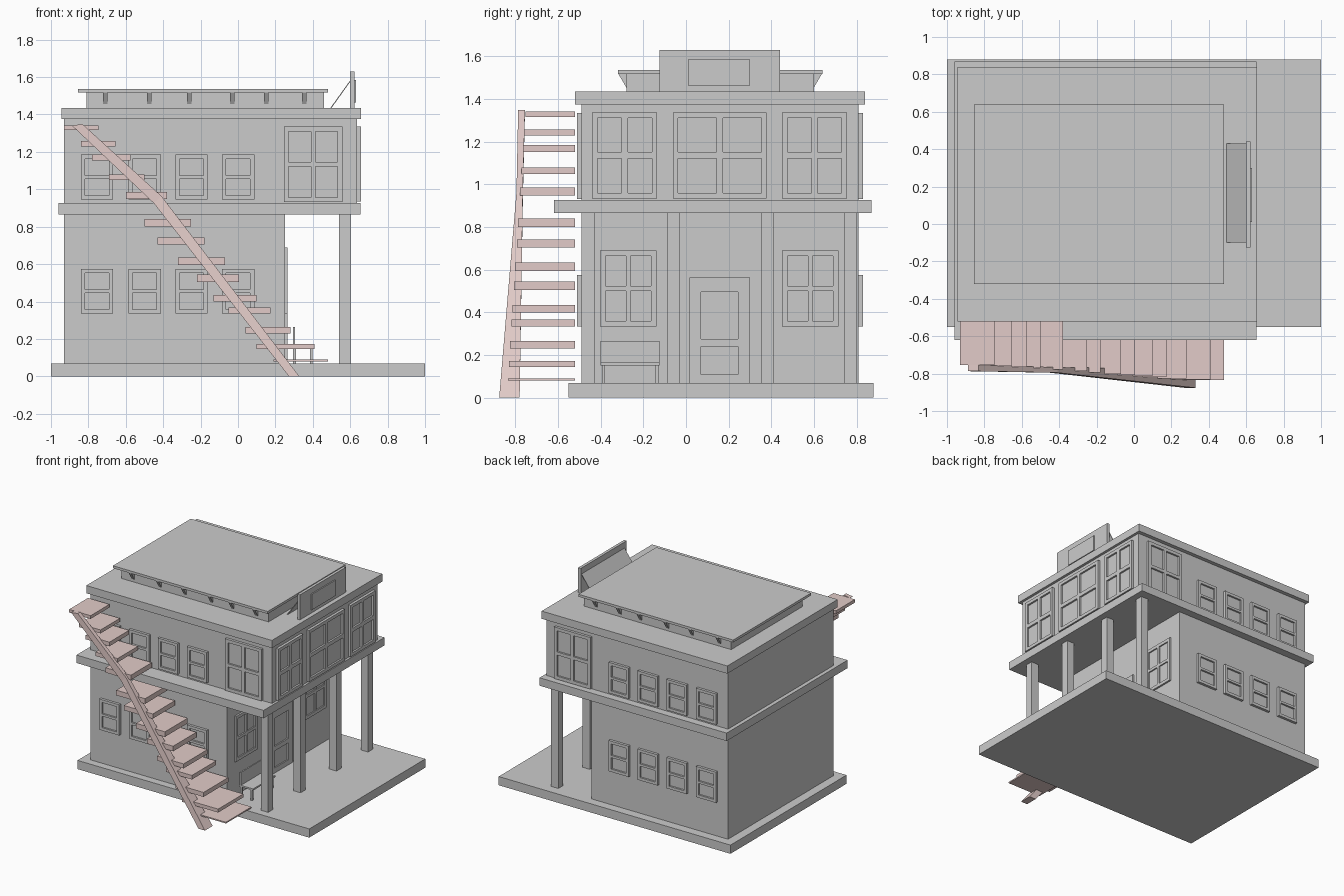
import bpy, bmesh
from mathutils import Vector

if "Cube" in bpy.data.objects:
    bpy.data.objects.remove(bpy.data.objects["Cube"])


def mesh_object(name, bm, mat=None):
    bmesh.ops.recalc_face_normals(bm, faces=bm.faces)
    me = bpy.data.meshes.new(name)
    bm.to_mesh(me)
    bm.free()
    ob = bpy.data.objects.new(name, me)
    bpy.context.collection.objects.link(ob)
    if mat:
        me.materials.append(mat)
    return ob


def boxes(name, items, mat=None):
    """One object from (x0, x1, y0, y1, z0, z1) boxes."""
    bm = bmesh.new()
    for x0, x1, y0, y1, z0, z1 in items:
        vs = bmesh.ops.create_cube(bm, size=1)["verts"]
        for v in vs:
            v.co = ((x0 + x1) / 2 + v.co.x * (x1 - x0),
                    (y0 + y1) / 2 + v.co.y * (y1 - y0),
                    (z0 + z1) / 2 + v.co.z * (z1 - z0))
    return mesh_object(name, bm, mat)


def loft(name, rings, mat=None):
    """Capped skin through rings of equal point count."""
    bm = bmesh.new()
    loops = [[bm.verts.new(p) for p in r] for r in rings]
    n = len(loops[0])
    for a, b in zip(loops, loops[1:]):
        for i in range(n):
            j = (i + 1) % n
            bm.faces.new((a[i], a[j], b[j], b[i]))
    bm.faces.new(loops[0])
    bm.faces.new(loops[-1])
    return mesh_object(name, bm, mat)


def lattice(name, wall, axis, sign, u, z, panes_u, panes_z, depth=0.02):
    """Raised frame with recessed panes on a wall facing sign * axis."""
    items = []

    def add(u0, u1, z0, z1, d):
        a, b = sorted((wall - sign * 0.005, wall + sign * d))
        items.append((a, b, u0, u1, z0, z1) if axis == "x" else (u0, u1, a, b, z0, z1))

    ucuts = [u[0]] + [c for p in panes_u for c in p] + [u[1]]
    zcuts = [z[0]] + [c for p in panes_z for c in p] + [z[1]]
    for i in range(0, len(ucuts), 2):
        add(ucuts[i], ucuts[i + 1], z[0], z[1], depth)
    for p in panes_u:
        for i in range(0, len(zcuts), 2):
            add(p[0], p[1], zcuts[i], zcuts[i + 1], depth)
        for q in panes_z:
            add(p[0], p[1], q[0], q[1], depth * 0.3)
    return boxes(name, items)


def split(a, b, n, edge, gap):
    """n equal panes between a and b."""
    w = (b - a - 2 * edge - (n - 1) * gap) / n
    return [(a + edge + i * (w + gap), a + edge + i * (w + gap) + w) for i in range(n)]


def window(name, wall, axis, sign, u, z, cols, rows, edge, gap, depth=0.02):
    lattice(name, wall, axis, sign, u, z, split(*u, cols, edge, gap),
            split(*z, rows, edge, gap), depth)


# Main masses
boxes("base_deck", [(-1, 1, -0.55, 0.88, 0, 0.068)])
boxes("ground_floor", [(-0.93, 0.25, -0.49, 0.81, 0.068, 0.865)])
boxes("floor_slab", [(-0.96, 0.655, -0.62, 0.87, 0.865, 0.927)])
boxes("upper_floor", [(-0.93, 0.637, -0.49, 0.81, 0.927, 1.375)])
boxes("roof_slab", [(-0.945, 0.657, -0.52, 0.84, 1.375, 1.435)])

# Porch posts
boxes("porch_posts", [(0.54, 0.603, y, y + 0.06, 0.068, 0.865)
                      for y in (-0.49, -0.09, 0.353, 0.742)])

# Raised roof with brackets under its overhang
boxes("roof_block", [(-0.81, 0.46, -0.28, 0.60, 1.435, 1.518)])
boxes("roof_cap", [(-0.855, 0.48, -0.32, 0.64, 1.518, 1.537)])
for x in (-0.71, -0.475, -0.26, -0.03, 0.15, 0.355):
    for c, s in ((-0.28, -1), (0.60, 1)):
        prof = [(c, 1.518), (c + s * 0.037, 1.518), (c, 1.455)]
        loft("roof_bracket", [[(x + d, y, z) for y, z in prof] for d in (-0.012, 0.012)])

# Plain sign board with sloping back brace
boxes("sign_board", [(0.60, 0.622, -0.125, 0.44, 1.435, 1.63)])
boxes("sign_panel", [(0.62, 0.631, 0.01, 0.30, 1.463, 1.585)])
brace = [(0.492, 1.433), (0.60, 1.583), (0.60, 1.575), (0.499, 1.433)]
loft("sign_brace", [[(x, y, z) for x, z in brace] for y in (-0.10, 0.43)])

# Side windows, same on both long walls
for wall, s in ((-0.49, -1), (0.81, 1)):
    for x in (-0.84, -0.585, -0.335, -0.085):
        for z in (0.335, 0.945):
            window("side_window", wall, "y", s, (x, x + 0.172), (z, z + 0.24), 1, 2, 0.022, 0.018)
    window("large_side_window", wall, "y", s, (0.245, 0.558), (0.932, 1.335), 2, 2, 0.025, 0.025)

# Windows on the entrance side
for u in ((-0.44, -0.135), (-0.062, 0.378), (0.45, 0.755)):
    window("upper_entrance_window", 0.637, "x", 1, u, (0.935, 1.337), 2, 2, 0.025, 0.03)
for y in (-0.403, 0.45):
    window("lower_entrance_window", 0.25, "x", 1, (y, y + 0.265), (0.335, 0.69), 2, 2, 0.025, 0.022, 0.014)

# Door
lattice("door", 0.25, "x", 1, (0.017, 0.30), (0.068, 0.563), [(0.07, 0.243)],
        [(0.108, 0.24), (0.275, 0.495)], 0.014)

# Porch bench
boxes("bench", [(0.29, 0.41, -0.40, -0.125, 0.152, 0.165),
                (0.295, 0.305, -0.40, -0.125, 0.165, 0.265)]
      + [(x, x + 0.014, y, y + 0.014, 0.068, 0.152)
         for x in (0.295, 0.385) for y in (-0.395, -0.144)])

# Outside stair
brown = bpy.data.materials.new("stair_wood")
brown.diffuse_color = (0.76, 0.60, 0.58, 1)
brown.use_nodes = True
brown.node_tree.nodes["Principled BSDF"].inputs["Base Color"].default_value = brown.diffuse_color
treads = [(0.19, 0.48, 0.08, 0.09), (0.10, 0.41, 0.145, 0.172), (0.04, 0.28, 0.23, 0.265),
          (-0.05, 0.175, 0.335, 0.367), (-0.13, 0.10, 0.40, 0.435), (-0.22, 0.005, 0.505, 0.545),
          (-0.32, -0.07, 0.595, 0.635), (-0.43, -0.18, 0.705, 0.742), (-0.50, -0.25, 0.80, 0.84),
          (-0.60, -0.38, 0.947, 0.985), (-0.69, -0.50, 1.05, 1.08), (-0.78, -0.575, 1.153, 1.185),
          (-0.84, -0.655, 1.23, 1.257), (-0.93, -0.745, 1.317, 1.342)]
boxes("stair_treads", [(x0, x1, -0.84 + 0.066 * z0, -0.52, z0, z1)
                       for x0, x1, z0, z1 in treads], brown)

# Bent stringer: centre x, z, half width across, outer y, inner y
stations = [(0.30, 0.0, 0.028, -0.876, -0.78), (-0.43, 0.945, 0.028, -0.795, -0.765),
            (-0.86, 1.345, 0.028, -0.787, -0.755)]
rings = []
for i, (x, z, w, ya, yb) in enumerate(stations):
    if i == 0:
        n = Vector((1, 0))
    elif i == 1:
        n = Vector((0.74, 0.67))
    else:
        n = Vector((1, 0.15))
    n *= w
    rings.append([(x - n.x, ya, z - n.y), (x + n.x, ya, z + n.y),
                  (x + n.x, yb, z + n.y), (x - n.x, yb, z - n.y)])
loft("stair_stringer", rings, brown)
